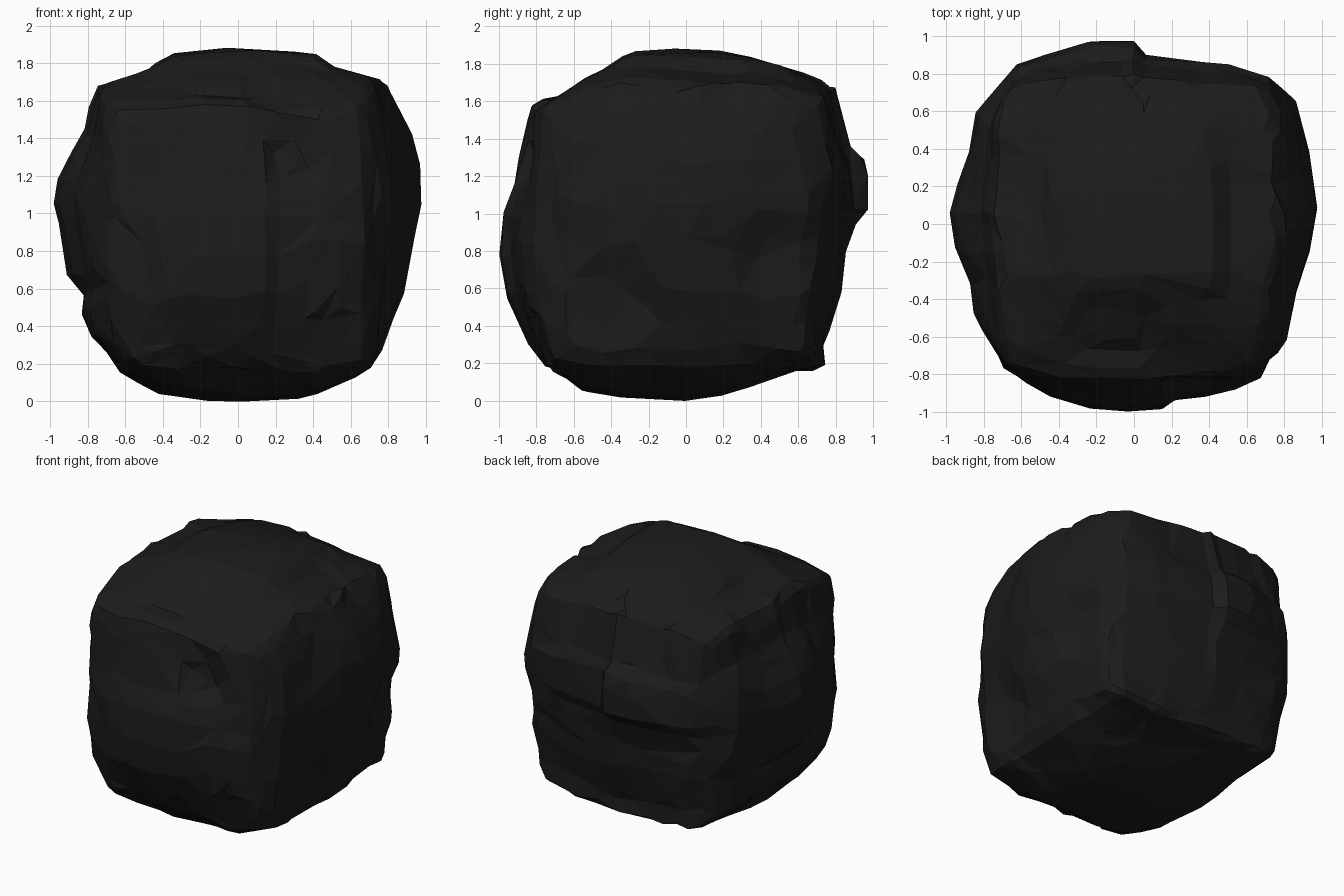
import bpy
import bmesh
from mathutils import Vector, noise

if "Cube" in bpy.data.objects:
    bpy.data.objects.remove(bpy.data.objects["Cube"], do_unlink=True)

CENTRE = Vector((0, 0, 0.95))
BLEND = 12

# Outlines of the boulder along each axis, counterclockwise
FRONT = [(.99, 1.32), (.96, 1.46), (.88, 1.57), (.79, 1.76), (.53, 1.8),
         (.43, 1.89), (-.05, 1.89), (-.35, 1.88), (-.54, 1.76), (-.78, 1.71),
         (-.81, 1.45), (-.96, 1.2), (-.99, 1.05), (-.93, .98), (-.89, .67),
         (-.81, .56), (-.85, .48), (-.8, .34), (-.64, .15), (-.38, .03),
         (-.15, 0), (.33, 0), (.55, .08), (.74, .15), (.8, .24), (.88, .6),
         (.9, .8), (.97, 1.05)]
SIDE = [(1, 1.2), (.97, 1.3), (.87, 1.36), (.81, 1.7), (.53, 1.8),
        (.17, 1.89), (-.3, 1.89), (-.57, 1.76), (-.73, 1.65), (-.84, 1.58),
        (-.9, 1.15), (-.96, 1.03), (-1, .78), (-.97, .58), (-.88, .42),
        (-.77, .16), (-.57, 0), (0, .01), (.34, .08), (.6, .15), (.78, .15),
        (.75, .3), (.81, .6), (.82, .8), (.87, .95), (.97, 1.03)]
TOP = [(.99, .08), (.94, .4), (.87, .65), (.75, .79), (.5, .85), (.05, .87),
       (0, .99), (-.15, 1), (-.6, .9), (-.85, .6), (-.87, .4), (-1, .05),
       (-.93, -.15), (-.85, -.3), (-.85, -.48), (-.72, -.8), (-.25, -1),
       (.15, -1), (.2, -.93), (.56, -.9), (.7, -.84), (.82, -.64), (.86, -.37)]

# Chipped hollows: place, radius, depth
HOLLOWS = [((.32, -.85, 1.32), .2, .06), ((.5, -.75, .35), .2, .04),
           ((.85, -.4, .52), .28, .05), ((.85, .5, .8), .25, .04),
           ((-.1, -.55, 1.75), .28, .03)]


def centred(outline, height):
    """Move an outline so that the boulder's centre is its origin."""
    return [Vector((u, v - height)) for u, v in outline]


def reach(outline, ray):
    """Distance along a ray from the origin to the outline."""
    for a, b in zip(outline, outline[1:] + outline[:1]):
        edge = b - a
        turn = ray.cross(edge)
        if abs(turn) < 1e-9:
            continue
        along = a.cross(ray) / turn
        distance = a.cross(edge) / turn
        if distance > 0 and -1e-6 <= along <= 1 + 1e-6:
            return distance
    return 1e6


front = centred(FRONT, CENTRE.z)
side = centred(SIDE, CENTRE.z)
top = centred(TOP, 0)


def surface_point(direction):
    """Blend the three outlines, then chip the surface inward."""
    limits = (reach(front, direction.xz),
              reach(side, direction.yz),
              reach(top, direction.xy))
    radius = sum(limit ** -BLEND for limit in limits) ** (-1 / BLEND)
    # Two outlines meet on each axis, so restore full reach there
    facing = max(abs(part) for part in direction)
    radius *= 1 + (2 ** (1 / BLEND) - 1) * max(0, (facing - 0.7) / 0.3)
    point = direction * radius
    warped = point * 2.6 + noise.noise_vector(point * 2) * 0.5
    chips = 0.025 * (0.6 + noise.noise(point * 3))
    chips += 0.011 * (1 + noise.cell(warped))
    chips *= min(1, 0.15 + 6 * (1 - facing))
    for place, size, depth in HOLLOWS:
        gap = (point + CENTRE - Vector(place)).length / size
        chips += depth * max(0, 1 - gap ** 3)
    return point * (1 - chips)


# Boulder: a dense cube pushed out to the surface
bm = bmesh.new()
bmesh.ops.create_cube(bm, size=2)
bmesh.ops.subdivide_edges(bm, edges=bm.edges[:], cuts=25, use_grid_fill=True)
for vert in bm.verts:
    jitter = noise.noise_vector(vert.co * 9) * 0.02
    vert.co = surface_point((vert.co + jitter).normalized()) + CENTRE
# Stand it on the ground
lowest = min(vert.co.z for vert in bm.verts)
bmesh.ops.translate(bm, verts=bm.verts[:], vec=(0, 0, -lowest))
bmesh.ops.triangulate(bm, faces=bm.faces[:])
bmesh.ops.recalc_face_normals(bm, faces=bm.faces[:])
mesh = bpy.data.meshes.new("boulder")
bm.to_mesh(mesh)
bm.free()
boulder = bpy.data.objects.new("boulder", mesh)
bpy.context.collection.objects.link(boulder)

# Collapse the dense surface into irregular flat facets
decimate = boulder.modifiers.new("facets", 'DECIMATE')
decimate.ratio = 0.13

# Coal black stone
stone = bpy.data.materials.new("coal_black")
stone.use_nodes = True
colour = (0.0115, 0.0115, 0.0115, 1)
stone.diffuse_color = colour
stone.node_tree.nodes["Principled BSDF"].inputs["Base Color"].default_value = colour
mesh.materials.append(stone)
